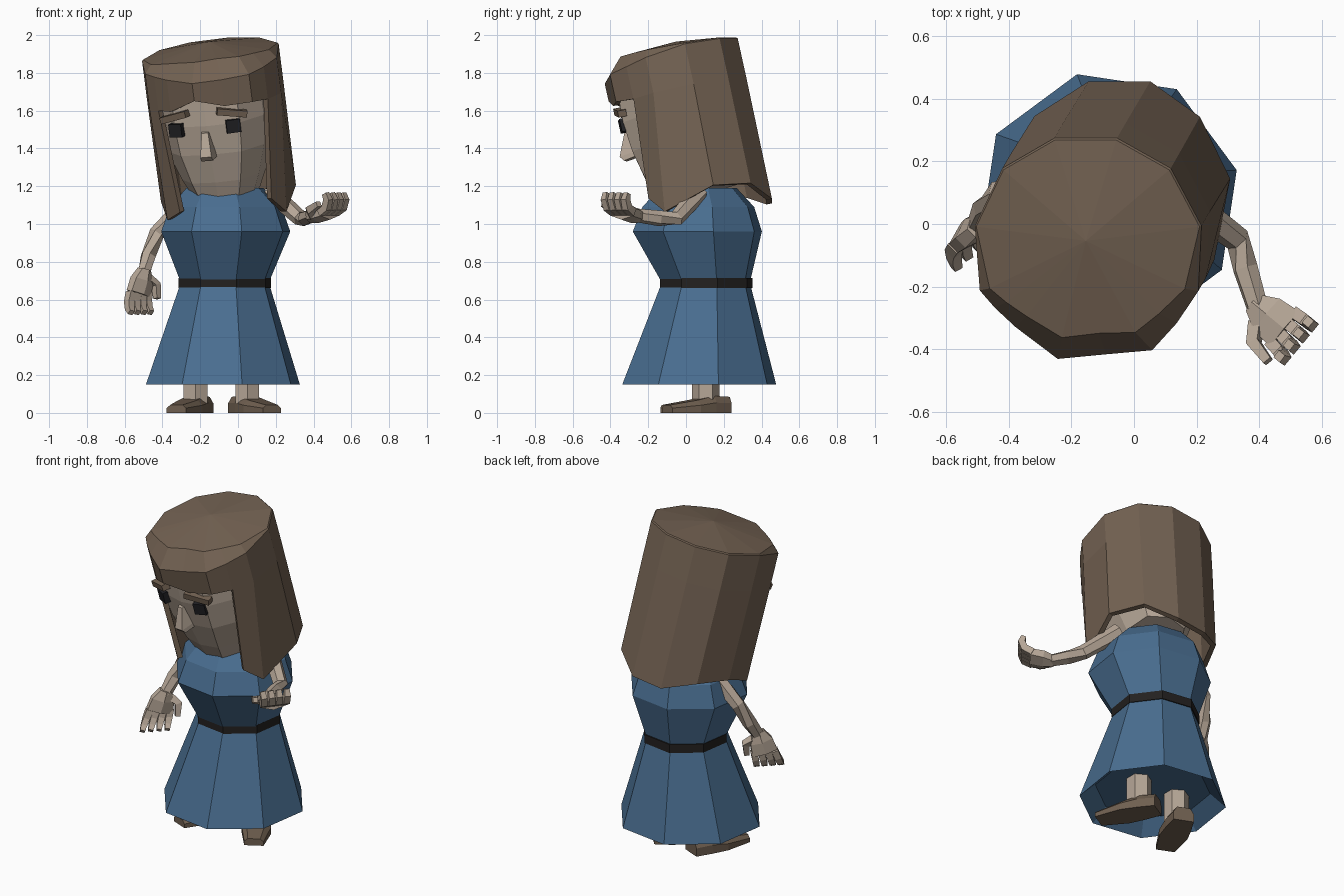
import bpy, bmesh, math
from mathutils import Vector as V, Matrix

if "Cube" in bpy.data.objects:
    bpy.data.objects.remove(bpy.data.objects["Cube"])


def material(name, col):
    m = bpy.data.materials.new(name)
    m.diffuse_color = (*col, 1)
    m.use_nodes = True
    m.node_tree.nodes["Principled BSDF"].inputs["Base Color"].default_value = m.diffuse_color
    return m


SKIN = material("skin", (0.47, 0.385, 0.31))
HAIR = material("brown hair", (0.172, 0.122, 0.085))
CLOTH = material("blue cloth", (0.067, 0.155, 0.28))
BELT = material("black belt", (0.017, 0.015, 0.014))
SHOE = material("brown leather", (0.16, 0.115, 0.08))
EYE = material("dark eye", (0.015, 0.015, 0.018))


def finish(name, bm, mat, matrix=None):
    if matrix:
        bm.transform(matrix)
    bmesh.ops.recalc_face_normals(bm, faces=bm.faces)
    me = bpy.data.meshes.new(name)
    bm.to_mesh(me)
    bm.free()
    me.materials.append(mat)
    ob = bpy.data.objects.new(name, me)
    bpy.context.collection.objects.link(ob)
    return ob


def loft(bm, rings):
    vs = [[bm.verts.new(p) for p in r] for r in rings]
    n = len(vs[0])
    for a, b in zip(vs, vs[1:]):
        for i in range(n):
            bm.faces.new((a[i], a[(i + 1) % n], b[(i + 1) % n], b[i]))
    bm.faces.new(vs[0])
    bm.faces.new(vs[-1])


def tube(bm, pts, radii, side, n=4):
    """Sweep an n-gon along pts; radii are (along side, across side)."""
    pts = [V(p) for p in pts]
    rings = []
    for i, p in enumerate(pts):
        t = (pts[min(i + 1, len(pts) - 1)] - pts[max(i - 1, 0)]).normalized()
        s = (V(side) - t * t.dot(V(side))).normalized()
        c = t.cross(s)
        w, h = radii[i]
        rings.append([p + s * w * math.cos(a) + c * h * math.sin(a)
                      for a in ((k + 0.5) * math.tau / n for k in range(n))])
    loft(bm, rings)


def octagon(x, y, z, r):
    return [V((x + r * math.cos(a), y + r * math.sin(a), z))
            for a in (math.radians(14 + 45 * k) for k in range(8))]


# Dress: recessed underside, skirt, waist, chest and shoulders
bm = bmesh.new()
loft(bm, [octagon(-0.08, 0.07, 0.23, 0.33), octagon(-0.08, 0.07, 0.15, 0.42),
          octagon(-0.07, 0.105, 0.69, 0.24), octagon(-0.065, 0.06, 0.96, 0.352),
          octagon(-0.065, 0.065, 1.09, 0.305), octagon(-0.07, 0.065, 1.19, 0.21)])
finish("dress", bm, CLOTH)

# Belt
bm = bmesh.new()
loft(bm, [octagon(-0.07, 0.107, z, 0.252) for z in (0.662, 0.715)])
finish("belt", bm, BELT)

# Legs and splayed shoes
for name, x, y, turn in (("right", -0.225, 0.125, -23), ("left", 0.05, 0.125, 30)):
    bm = bmesh.new()
    tube(bm, [(x, y - 0.02, 0.05), (x, y - 0.02, 0.3)], [(0.072, 0.072)] * 2, (1, 0, 0), 6)
    finish(name + "_leg", bm, SKIN)
    bm = bmesh.new()
    sections = ((0.10, 0.06, 0.085), (0.0, 0.075, 0.09), (-0.10, 0.083, 0.068), (-0.26, 0.055, 0.042))
    loft(bm, [[V((-w, py, 0)), V((w, py, 0)), V((w, py, h * 0.6)),
               V((w * 0.65, py, h)), V((-w * 0.65, py, h)), V((-w, py, h * 0.6))]
              for py, w, h in sections])
    finish(name + "_shoe", bm, SHOE,
           Matrix.Translation((x, y, 0)) @ Matrix.Rotation(math.radians(turn), 4, 'Z'))


# Hands: palm, four curled fingers and a thumb
def hand(name, wrist, d, s, up, curl, thumb):
    d, s, up, w = V(d).normalized(), V(s).normalized(), V(up).normalized(), V(wrist)
    bm = bmesh.new()
    tube(bm, [w - d * 0.02, w + d * 0.04, w + d * 0.115],
         [(0.038, 0.038), (0.075, 0.045), (0.085, 0.04)], s, 6)
    for k in range(4):
        p = w + d * 0.105 + s * (k - 1.5) * 0.04
        pts = [p]
        for j in range(3):
            a = curl * (j + 0.5)
            p = p + (d * math.cos(a) + up * math.sin(a) + s * (k - 1.5) * 0.06) * (0.052 - 0.008 * j)
            pts.append(p)
        tube(bm, pts, [(0.027, 0.03), (0.027, 0.03), (0.025, 0.027), (0.02, 0.02)], s)
    p = w + d * 0.03 + s * thumb * 0.04
    tube(bm, [p, p + s * thumb * 0.055 + d * 0.035 + up * 0.02, p + s * thumb * 0.07 + d * 0.11 + up * 0.04],
         [(0.03, 0.03), (0.028, 0.028), (0.02, 0.02)], s)
    finish(name, bm, SKIN)


hand("right_hand", (-0.50, -0.01, 0.74), (-0.22, -0.15, -0.95), (0.72, 0.7, 0), (0.6, -0.8, 0), 0.35, 1)
hand("left_hand", (0.395, -0.265, 1.045), (0.75, -0.62, 0.15), (0.62, 0.75, 0), (-0.1, 0.0, 1), 0.75, -1)

# Arms
for name, pts in (("right_arm", [(-0.28, 0.12, 1.1), (-0.43, 0.1, 0.95), (-0.475, 0.05, 0.83), (-0.50, -0.01, 0.73)]),
                  ("left_arm", [(0.17, 0.07, 1.17), (0.33, -0.05, 1.03), (0.355, -0.14, 1.03), (0.395, -0.27, 1.047)])):
    bm = bmesh.new()
    tube(bm, pts, [(0.05, 0.05), (0.042, 0.042), (0.042, 0.042), (0.036, 0.036)], (0.3, 0.6, 0.5), 6)
    finish(name, bm, SKIN)


# Head frame: leaning forward and sideways, turned by yaw
def head_frame(yaw):
    z = V((-0.127, -0.22, 1)).normalized()
    y = V((math.sin(-math.radians(yaw)), math.cos(math.radians(yaw)), 0))
    y = (y - z * z.dot(y)).normalized()
    m = Matrix((y.cross(z), y, z)).transposed().to_4x4()
    m.translation = (-0.05, 0.095, 1.15)
    return m


FACE, HEAD = head_frame(-12), head_frame(0)

# Head
half = [(0, -1), (0.6, -0.92), (0.95, -0.5), (1, 0.1), (0.7, 0.7), (0, 0.88)]
outline = half + [(-x, y) for x, y in half[-2:0:-1]]
bm = bmesh.new()
loft(bm, [[V((x * rx, y * ry, h)) for x, y in outline] for h, rx, ry in
          ((0.03, 0.17, 0.25), (0.14, 0.22, 0.285), (0.3, 0.275, 0.32), (0.46, 0.295, 0.335), (0.68, 0.29, 0.325))])
finish("head", bm, SKIN, FACE)

# Nose: narrow bridge widening to the tip
bm = bmesh.new()
loft(bm, [[V((-w - 0.01, -0.29, h)), V((w - 0.01, -0.29, h)),
           V((w * 0.7 - 0.01, y, h - 0.01)), V((-w * 0.7 - 0.01, y, h - 0.01))]
          for h, w, y in ((0.29, 0.045, -0.375), (0.315, 0.043, -0.395), (0.435, 0.025, -0.345))])
finish("nose", bm, SKIN, FACE)

# Eyes and brows
for side, s in (("right", -1), ("left", 1)):
    for part, mat, x, h, sx, sz, y, tilt in (("eye", EYE, 0.152, 0.447, 0.075, 0.07, -0.312, 0),
                                             ("brow", HAIR, 0.155, 0.52, 0.16, 0.035, -0.318, 13)):
        bm = bmesh.new()
        bmesh.ops.create_cube(bm, size=1)
        m = (Matrix.Translation((s * x - 0.012, y, h)) @ Matrix.Rotation(s * math.radians(18), 4, 'Z')
             @ Matrix.Rotation(s * math.radians(tilt), 4, 'Y') @ Matrix.Diagonal((sx, 0.045, sz, 1)))
        finish(f"{side}_{part}", bm, mat, FACE @ m)

# Hair: columns around the head (angle from front, radius, fringe height,
# bottom angle, bottom height); the front columns stop at the fringe
cols = [(-17, 0.40, 0.615, 0, None), (6, 0.37, 0.565, 0, None), (28, 0.40, 0.565, 0, None),
        (46, 0.377, 0.55, 37, 0.02), (66, 0.378, 0.55, 52, -0.075), (100, 0.37, 0.55, 98, 0.0),
        (133, 0.37, 0.55, 133, -0.02), (164, 0.365, 0.55, 164, -0.105), (-164, 0.365, 0.55, -164, -0.105),
        (-133, 0.37, 0.55, -133, -0.03), (-100, 0.37, 0.55, -100, 0.0), (-67, 0.388, 0.55, -62, -0.05),
        (-56, 0.376, 0.55, -46, 0.0), (-42, 0.371, 0.55, 0, None)]


def polar(a, r, h):
    a = math.radians(a)
    return V((r * math.sin(a), -r * math.cos(a), h))


bm = bmesh.new()
grid = []
for a, r, f, b, h in cols:
    front = max(0, math.cos(math.radians(a)))
    col = [polar(a, r * (0.985 - 0.23 * front), 0.775 + 0.03 * front),
           polar(a, r, 0.768 - 0.06 * front), polar(a, r, f)]
    if h is not None:
        col.append(polar(b, r * 0.985, h))
    grid.append([bm.verts.new(p) for p in col])
crown = bm.verts.new((0.0, 0.03, 0.835))
for i, c in enumerate(grid):
    d = grid[(i + 1) % len(grid)]
    for j in range(min(len(c), len(d)) - 1):
        bm.faces.new((c[j], d[j], d[j + 1], c[j + 1]))
    bm.faces.new((c[0], d[0], crown))
hair = finish("hair", bm, HAIR, HEAD)
mod = hair.modifiers.new("thickness", 'SOLIDIFY')
mod.thickness = 0.03
mod.offset = -1
